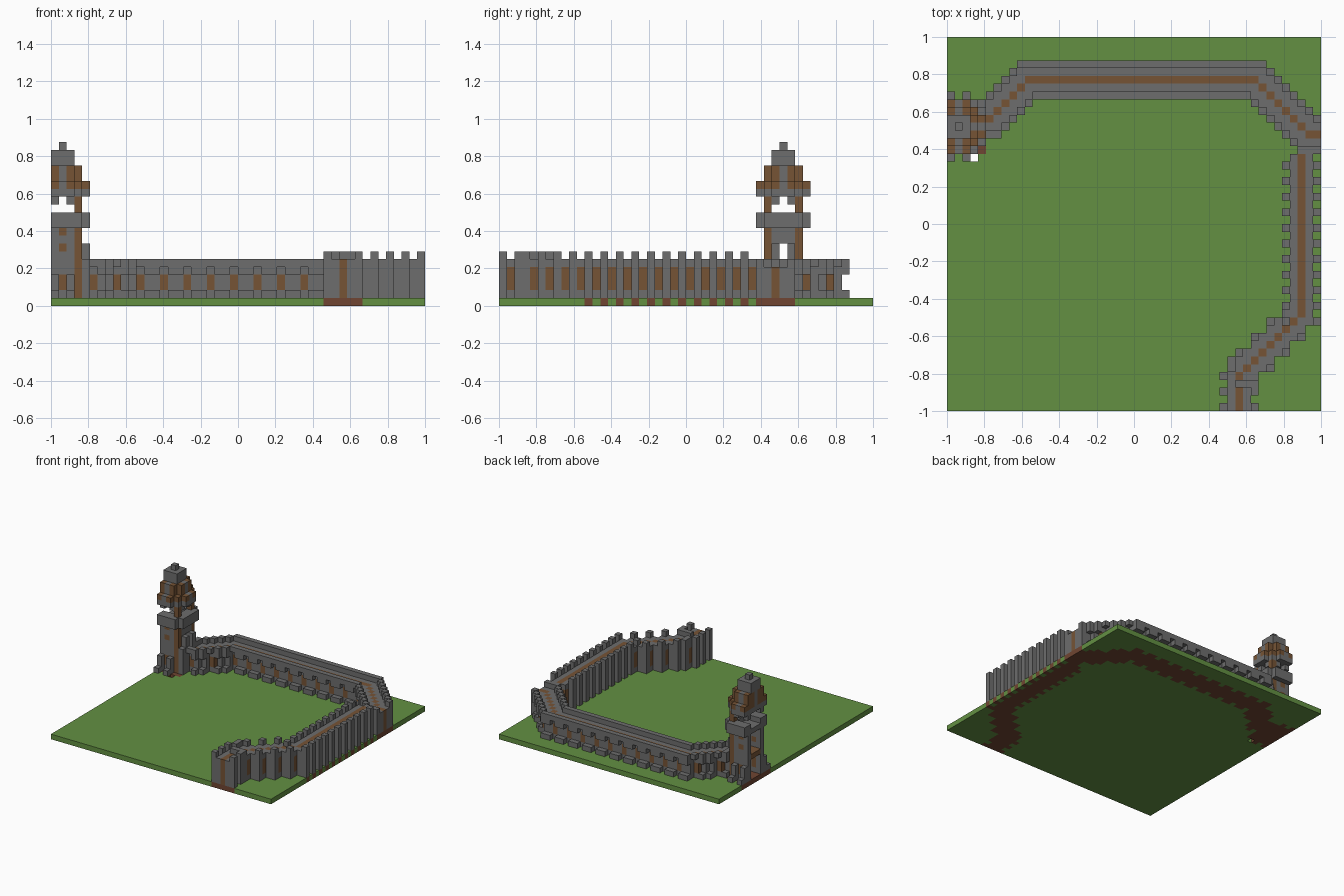
import bpy, bmesh
from mathutils import Vector

if "Cube" in bpy.data.objects:
    bpy.data.objects.remove(bpy.data.objects["Cube"], do_unlink=True)

N = 48                 # blocks along each side
S = 2 / N              # block size
COLOURS = {
    "stone": (0.155, 0.155, 0.155),
    "timber": (0.18, 0.088, 0.036),
    "dirt": (0.16, 0.06, 0.032),
    "grass": (0.125, 0.28, 0.055),
}
NAMES = list(COLOURS)
MATS = []
for name, rgb in COLOURS.items():
    m = bpy.data.materials.new(name)
    m.use_nodes = True
    m.diffuse_color = (*rgb, 1)
    bsdf = next(n for n in m.node_tree.nodes if n.type == "BSDF_PRINCIPLED")
    bsdf.inputs["Base Color"].default_value = (*rgb, 1)
    bsdf.inputs["Roughness"].default_value = 0.9
    MATS.append(m)

blocks = {}            # (i, j, k) -> (part, colour)


def put(part, i, j, k, colour):
    if 0 <= i < N and 0 <= j < N:
        blocks[i, j, k] = (part, colour)


def column(part, i, j, k0, k1, colour):
    for k in range(k0, k1 + 1):
        put(part, i, j, k, colour)


def line(a, b):
    """Blocks on a straight or diagonal line, both ends included."""
    n = max(abs(b[0] - a[0]), abs(b[1] - a[1]))
    return [(a[0] + (b[0] - a[0]) * t // n, a[1] + (b[1] - a[1]) * t // n)
            for t in range(n + 1)]


def grow(cells, keep):
    """Widen a line of blocks by a brush, and clip it."""
    brush = [(x, y) for x in range(-2, 3) for y in range(-2, 3) if keep(x, y)]
    return {(i + x, j + y) for i, j in cells for x, y in brush
            if 0 <= i + x < N and 0 <= j + y < N}


def in_tower(i, j):
    return max(abs(i - 1), abs(j - 36)) <= 2


def footprint(path):
    core = grow(path, lambda x, y: max(abs(x), abs(y)) <= 1)
    rim = grow(path, lambda x, y: x * x + y * y <= 5) - core
    return core, rim


# Grass plate
for i in range(N):
    for j in range(N):
        put("ground", i, j, 0, "grass")


# Battlemented wall: full-height piers ending in merlons
def pier_wall(part, path, is_pier, last_row=N):
    core, rim = footprint(path)
    for i, j in core:
        if j > last_row:
            continue
        put("ground", i, j, 0, "dirt")
        column(part, i, j, 1, 5, "stone")
        if (i, j) in path:
            column(part, i, j, 1, 5, "timber")
        elif j > 0 and not is_pier(i, j):
            column(part, i, j, 2, 4, "timber")
    for i, j in rim:
        if j <= last_row and is_pier(i, j) and (i, j, 1) not in blocks:
            put("ground", i, j, 0, "dirt")
            column(part, i, j, 1, 6, "stone")


# Corbelled wall: sunken walkway, overhanging rim, small feet
def ledge_wall(part, path, is_pier):
    core, rim = footprint(path)
    for i, j in core:
        if in_tower(i, j):
            continue
        put("ground", i, j, 0, "dirt")
        column(part, i, j, 1, 4, "stone")
        if (i, j) in path:
            column(part, i, j, 1, 4, "timber")
        elif i < N - 1 and not is_pier(i, j):
            column(part, i, j, 2, 3, "timber")
    for i, j in rim:
        if in_tower(i, j):
            continue
        put(part, i, j, 5, "stone")
        if i == N - 1:
            column(part, i, j, 1, 4, "stone")
        elif is_pier(i, j):
            put(part, i, j, 4, "stone")
            put(part, i, j, 1, "stone")
        if is_pier(i, j) or i == N - 1:
            put("ground", i, j, 0, "dirt")


pier_wall("side_wall", line((45, 12), (45, 32)), lambda i, j: j % 2 == 1, 32)
pier_wall("front_corner_wall", line((44, 11), (38, 5)), lambda i, j: j % 2 == 1)
pier_wall("front_wall", line((37, 4), (37, 0)), lambda i, j: j % 2 == 0)
# The walkway timber runs on through the joints between the front walls
for i, j in line((45, 12), (37, 4)):
    column("front_corner_wall", i, j, 1, 5, "timber")
back_path = line((5, 37), (10, 42)) + line((11, 42), (39, 42)) \
    + line((40, 41), (46, 35)) + [(47, 35)]
ledge_wall("back_wall", back_path, lambda i, j: i % 3 != 2)

# Tower, cut open at the edge of the plate
for i in range(0, 6):
    for j in range(32, 41):
        x, y = abs(i - 1), abs(j - 36)
        d = max(x, y)
        post = x == 2 and y == 2
        if d <= 3:
            put("ground", i, j, 0, "dirt")
        # Hollow shaft with corner posts, doorway and slit windows
        if d == 2:
            column("tower_shaft", i, j, 1, 11, "timber" if post else "stone")
            if x == 0:
                for k in (2, 3, 7, 9):
                    put("tower_shaft", i, j, k, "timber")
            if y == 0:
                for k in (6, 7):
                    blocks.pop((i, j, k), None)
        if d <= 1:
            put("tower_floor", i, j, 5, "timber")
        # Buttresses
        if y in (3, 4) and x == 1:
            column("tower_buttress", i, j, 1, 3 if y == 3 else 1, "stone")
            put("ground", i, j, 0, "dirt")
        if x == 3 and y in (1, 2):
            column("tower_buttress", i, j, 1, 7 if y == 1 else 5, "stone")
        # Balcony
        if d <= 3 and x + y <= 5:
            put("tower_balcony", i, j, 10, "stone")
            if d == 3:
                put("tower_balcony", i, j, 11, "stone")
        # Belfry posts and lintels
        if post:
            column("tower_posts", i, j, 11, 13, "timber")
        elif d == 2 and x and y:
            put("tower_posts", i, j, 13, "stone")
        # Stepped spire with stone ribs and timber infill
        for k in range(14, 21):
            r = (20 - k + 1) // 2
            if d <= r and x + y <= r + 1:
                infill = k > 14 and r >= 2 and x and y
                put("tower_spire", i, j, k, "timber" if infill else "stone")
blocks.pop((3, 32, 0), None)     # small pit beside the tower

# Turn each part into a mesh of its exposed block faces
DIRS = [Vector(v) for v in ((1, 0, 0), (-1, 0, 0), (0, 1, 0),
                            (0, -1, 0), (0, 0, 1), (0, 0, -1))]
for part in sorted({p for p, _ in blocks.values()}):
    bm = bmesh.new()
    corner = {}

    def vert(p):
        key = tuple(round(c) for c in p)
        if key not in corner:
            corner[key] = bm.verts.new((key[0] * S - 1, key[1] * S - 1, key[2] * S))
        return corner[key]

    for cell, (p, colour) in blocks.items():
        if p != part:
            continue
        mid = Vector(cell) + Vector((0.5, 0.5, 0.5))
        for n in DIRS:
            if tuple(int(c) for c in Vector(cell) + n) in blocks:
                continue
            u = Vector((n.y, n.z, n.x)) / 2
            v = n.cross(u)
            c = mid + n / 2
            f = bm.faces.new([vert(c - u - v), vert(c + u - v),
                              vert(c + u + v), vert(c - u + v)])
            f.material_index = NAMES.index(colour)
    me = bpy.data.meshes.new(part)
    bm.to_mesh(me)
    bm.free()
    for m in MATS:
        me.materials.append(m)
    bpy.context.collection.objects.link(bpy.data.objects.new(part, me))
